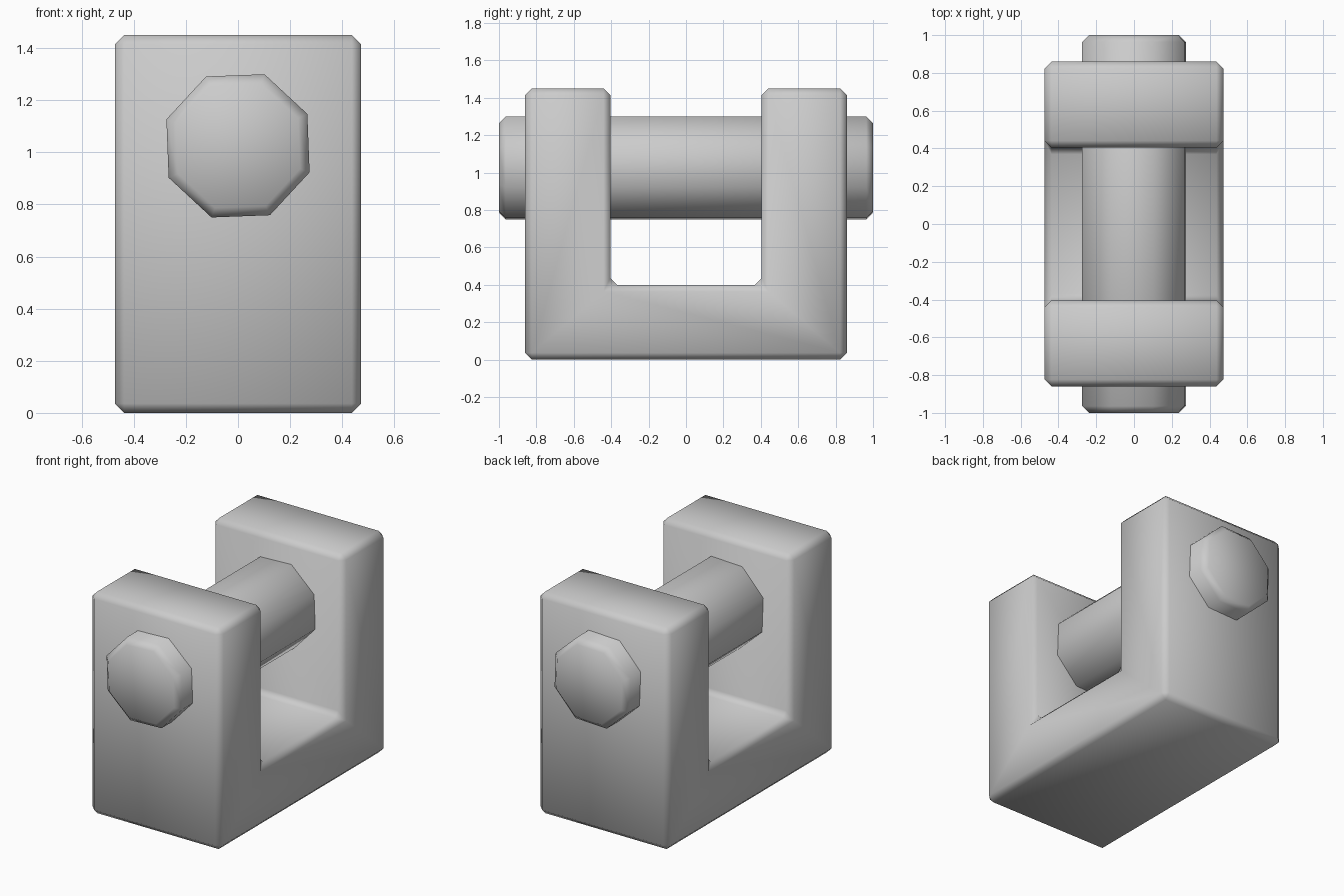
import bpy, bmesh, math
from mathutils import Vector

if "Cube" in bpy.data.objects:
    bpy.data.objects.remove(bpy.data.objects["Cube"])


def prism(name, profile, push):
    """Extrude a closed 3D profile along push, chamfer its hard edges, shade smooth."""
    bm = bmesh.new()
    face = bm.faces.new([bm.verts.new(p) for p in profile])
    top = bmesh.ops.extrude_face_region(bm, geom=[face], use_keep_orig=True)
    bmesh.ops.translate(bm, vec=Vector(push),
                        verts=[g for g in top["geom"] if isinstance(g, bmesh.types.BMVert)])
    bmesh.ops.recalc_face_normals(bm, faces=bm.faces)
    mesh = bpy.data.meshes.new(name)
    bm.to_mesh(mesh)
    bm.free()
    mesh.shade_smooth()
    obj = bpy.data.objects.new(name, mesh)
    bpy.context.collection.objects.link(obj)
    bevel = obj.modifiers.new("chamfer", "BEVEL")
    bevel.width = 0.036
    bevel.segments = 1
    bevel.limit_method = 'ANGLE'
    bevel.angle_limit = math.radians(60)
    return obj


# U-shaped bracket: half outline mirrored in y, extruded across x
HALF_W = 0.473
half = [(0.86, 0), (0.86, 1.45), (0.405, 1.45), (0.405, 0.40)]
outline = half + [(-y, z) for y, z in reversed(half)]
prism("bracket", [(-HALF_W, y, z) for y, z in outline], (2 * HALF_W, 0, 0))

# Octagonal cross pin through both arms
R, CZ, TURN = 0.293, 1.025, math.radians(24.7)
angles = [TURN + i * math.tau / 8 for i in range(8)]
prism("cross_pin", [(R * math.cos(a), -1, CZ + R * math.sin(a)) for a in angles], (0, 2, 0))
